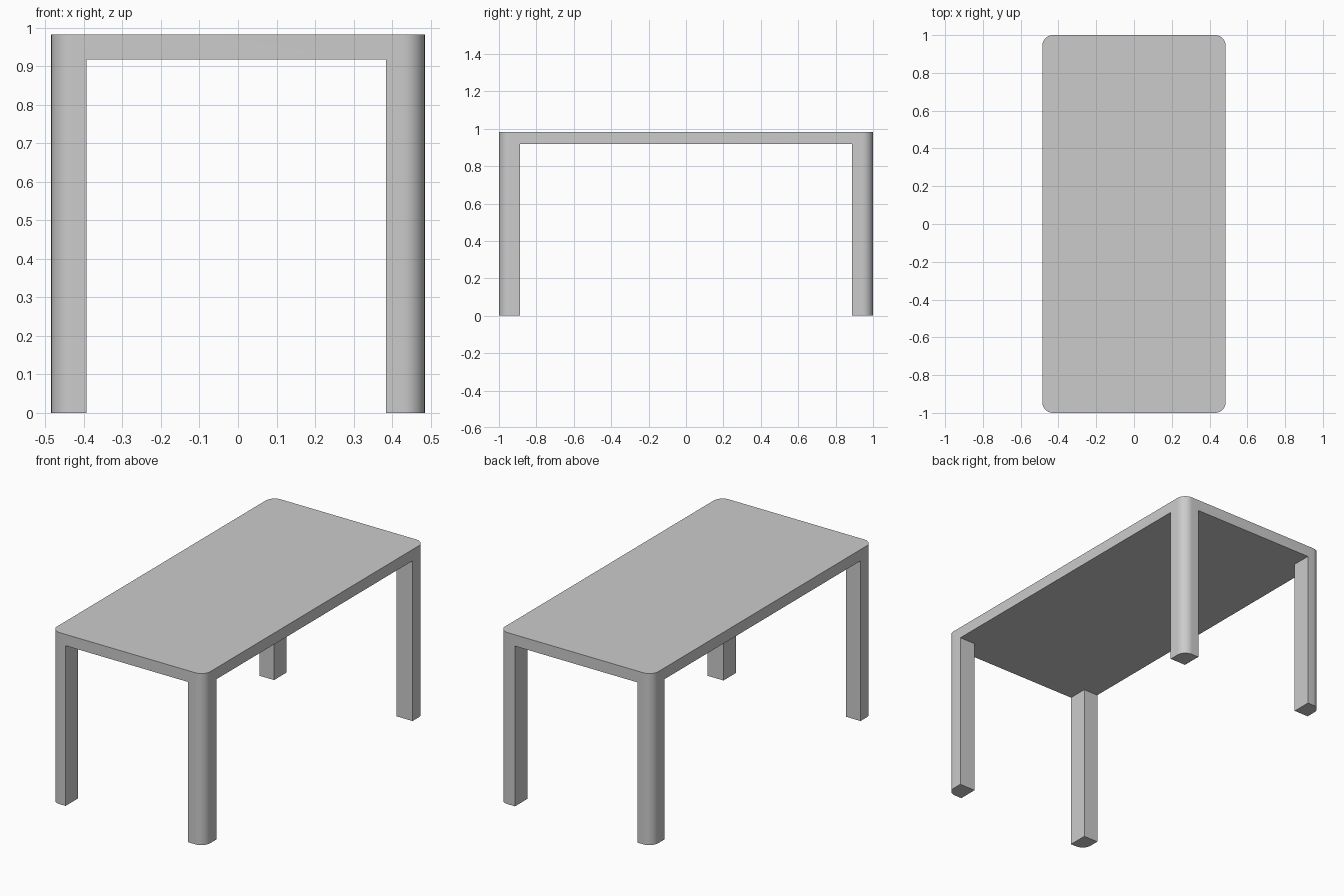
import bpy, bmesh
from math import pi, cos, sin

if "Cube" in bpy.data.objects:
    bpy.data.objects.remove(bpy.data.objects["Cube"])

W, D, H = 0.485, 1.0, 0.983      # half width, half depth, height
R = 0.056                        # corner radius
UNDER = 0.918                    # underside of the top
XL, XR, Y = -0.393, 0.384, 0.888  # inner leg faces


def prism(name, outline, z0, z1):
    bm = bmesh.new()
    face = bm.faces.new([bm.verts.new((x, y, z0)) for x, y in outline])
    ext = bmesh.ops.extrude_face_region(bm, geom=[face])
    verts = [v for v in ext["geom"] if isinstance(v, bmesh.types.BMVert)]
    bmesh.ops.translate(bm, verts=verts, vec=(0, 0, z1 - z0))
    bmesh.ops.recalc_face_normals(bm, faces=bm.faces)
    mesh = bpy.data.meshes.new(name)
    bm.to_mesh(mesh)
    bm.free()
    ob = bpy.data.objects.new(name, mesh)
    bpy.context.collection.objects.link(ob)
    return ob


# Table body: full-height block with rounded vertical corners
STEPS = 12
outline = []
for i, (sx, sy) in enumerate([(1, 1), (-1, 1), (-1, -1), (1, -1)]):
    for k in range(STEPS + 1):
        a = (i + k / STEPS) * pi / 2
        outline.append((sx * (W - R) + R * cos(a), sy * (D - R) + R * sin(a)))
table = prism("table", outline, 0, H)

# Cross-shaped cutter that leaves the top and four corner legs
B = 1.5
cross = [(XR, -Y), (B, -Y), (B, Y), (XR, Y), (XR, B), (XL, B),
         (XL, Y), (-B, Y), (-B, -Y), (XL, -Y), (XL, -B), (XR, -B)]
cutter = prism("leg_space_cutter", cross, -0.5, UNDER)
cutter.hide_render = True

cut = table.modifiers.new("leg_space", 'BOOLEAN')
cut.operation = 'DIFFERENCE'
cut.solver = 'EXACT'
cut.object = cutter

bpy.ops.object.select_all(action='DESELECT')
table.select_set(True)
bpy.context.view_layer.objects.active = table
bpy.ops.object.modifier_apply(modifier=cut.name)
bpy.data.objects.remove(cutter)
bpy.ops.object.shade_smooth_by_angle(angle=0.5)
